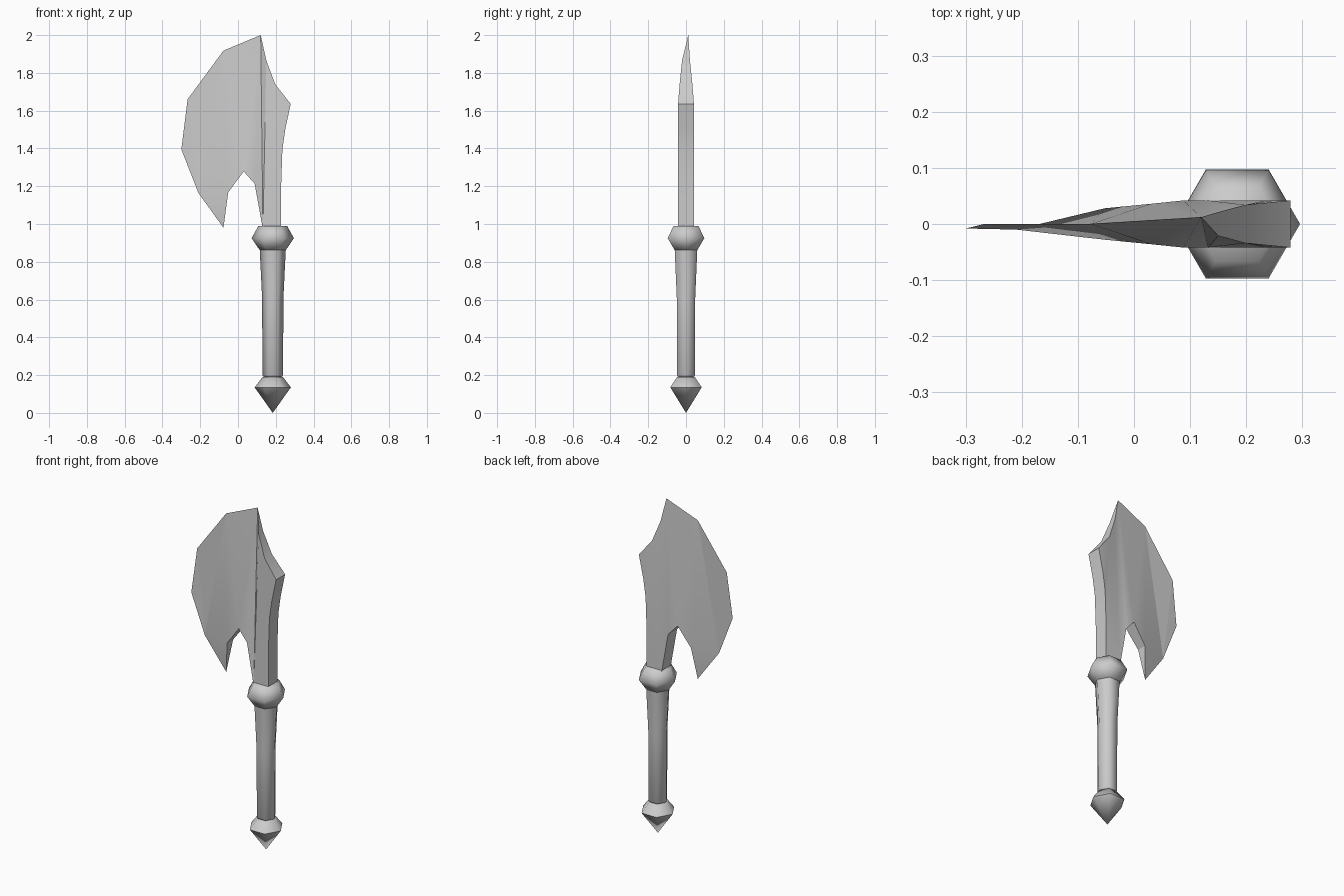
import bpy, bmesh, math

old = bpy.data.objects.get("Cube")
if old:
    bpy.data.objects.remove(old)

GREY = (0.6, 0.6, 0.6, 1)
metal = bpy.data.materials.new("plain grey")
metal.use_nodes = True
metal.diffuse_color = GREY
metal.node_tree.nodes["Principled BSDF"].inputs["Base Color"].default_value = GREY


def finish(name, bm, angle):
    bmesh.ops.recalc_face_normals(bm, faces=bm.faces[:])
    mesh = bpy.data.meshes.new(name)
    bm.to_mesh(mesh)
    bm.free()
    mesh.materials.append(metal)
    obj = bpy.data.objects.new(name, mesh)
    bpy.context.collection.objects.link(obj)
    bpy.ops.object.select_all(action="DESELECT")
    obj.select_set(True)
    bpy.context.view_layer.objects.active = obj
    bpy.ops.object.shade_smooth_by_angle(angle=math.radians(angle))


def hex_part(name, profile, angle):
    """Six-sided turned part from (radius, height) pairs; radius 0 is a tip."""
    bm = bmesh.new()
    rings = []
    for r, z in profile:
        count = 6 if r else 1
        rings.append([bm.verts.new((0.184 + r * math.cos(i * math.pi / 3),
                                    r * math.sin(i * math.pi / 3), z))
                      for i in range(count)])
    for low, high in zip(rings, rings[1:]):
        for i in range(6):
            j = (i + 1) % 6
            if len(low) == 1:
                bm.faces.new((low[0], high[j], high[i]))
            else:
                bm.faces.new((low[i], low[j], high[j], high[i]))
    for end in (rings[0], rings[-1]):
        if len(end) == 6:
            bm.faces.new(end)
    finish(name, bm, angle)


hex_part("pommel", [(0, 0), (0.096, 0.135), (0.054, 0.19)], 62)
hex_part("pommel_neck", [(0.045, 0.18), (0.045, 0.2)], 62)
hex_part("grip", [(0.05, 0.192), (0.055, 0.2), (0.056, 0.6), (0.069, 0.865)], 62)
hex_part("collar", [(0.068, 0.86), (0.112, 0.925), (0.076, 0.99)], 80)

# Blade outline: x, z, half thickness, sideways offset (zero thickness = cutting edge)
OUTLINE = [
    (0.12, 2.0, 0, 0.012), (-0.077, 1.918, 0, 0), (-0.267, 1.66, 0, 0),
    (-0.3, 1.395, 0, -0.008), (-0.21, 1.165, 0, -0.01), (-0.077, 0.98, 0, 0),
    (-0.052, 1.167, 0.028, 0), (0.03, 1.278, 0.036, 0), (0.088, 1.214, 0.042, 0),
    (0.132, 0.97, 0.042, 0), (0.228, 0.97, 0.042, 0), (0.228, 1.19, 0.042, 0),
    (0.235, 1.395, 0.042, 0), (0.25, 1.5, 0.042, 0), (0.279, 1.636, 0.042, 0),
    (0.198, 1.738, 0.034, 0), (0.15, 1.865, 0.021, 0),
]
bm = bmesh.new()
front, back = [], []
for x, z, half, shift in OUTLINE:
    front.append(bm.verts.new((x, shift - half, z)))
    back.append(bm.verts.new((x, shift + half, z)) if half else front[-1])
for i in range(len(OUTLINE)):
    j = (i + 1) % len(OUTLINE)
    rim = list(dict.fromkeys((front[i], front[j], back[j], back[i])))
    if len(rim) > 2:
        bm.faces.new(rim)
sides = [bm.faces.new(front), bm.faces.new(back[::-1])]
bmesh.ops.triangulate(bm, faces=sides, ngon_method="BEAUTY")
finish("blade", bm, 25)
